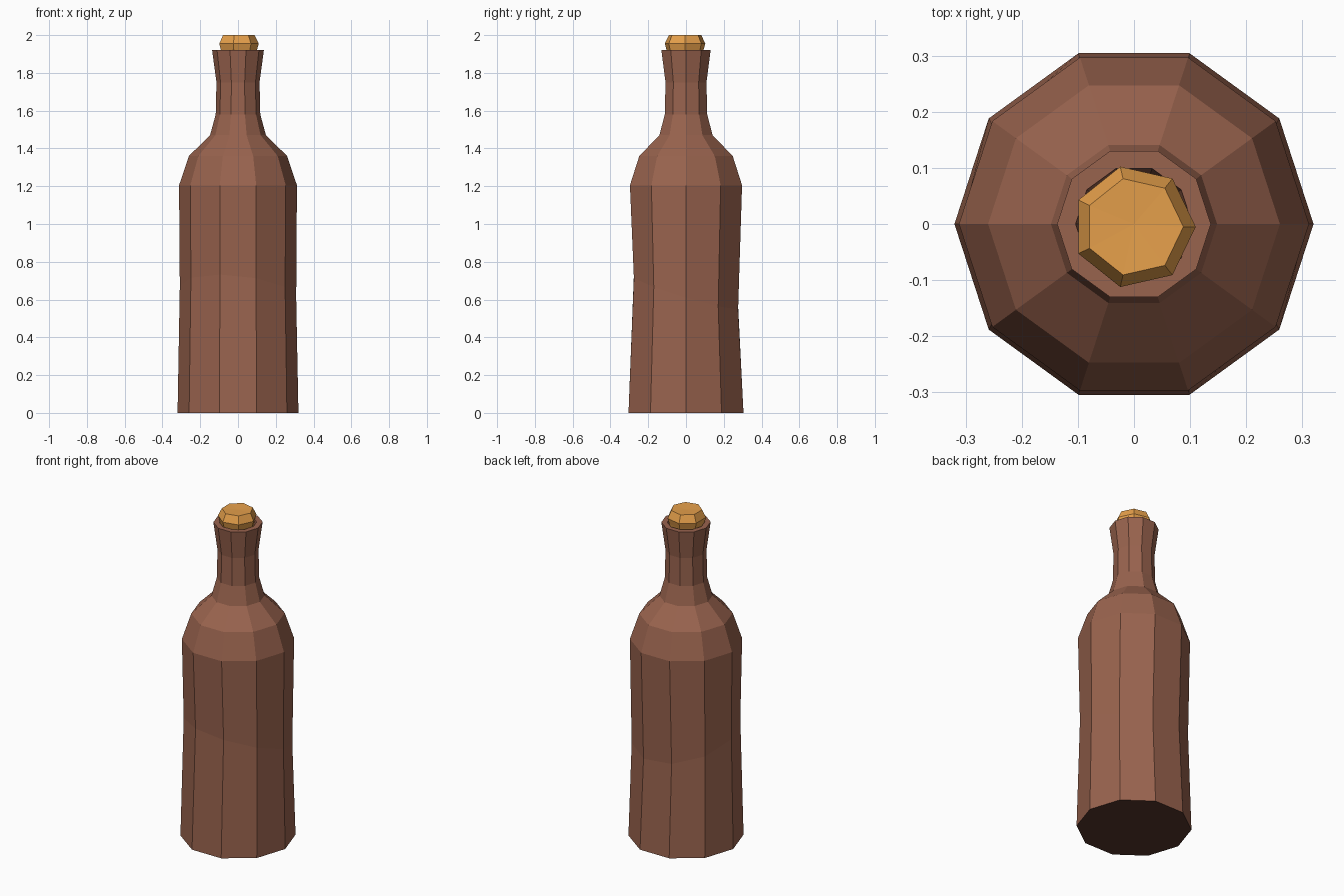
import bpy, bmesh, math

if "Cube" in bpy.data.objects:
    bpy.data.objects.remove(bpy.data.objects["Cube"])


def material(name, rgb):
    m = bpy.data.materials.new(name)
    m.diffuse_color = (*rgb, 1.0)
    m.use_nodes = True
    m.node_tree.nodes["Principled BSDF"].inputs["Base Color"].default_value = m.diffuse_color
    return m


def lathe(name, profile, sides, mats, centre_y=0.0, tip=None):
    """Stack rings of (radius_x, radius_y, z, tilt_x, tilt_y) into a capped flat-faced solid."""
    bm = bmesh.new()
    rings = []
    for rx, ry, z, tx, ty in profile:
        verts = []
        for i in range(sides):
            a = 2 * math.pi * i / sides
            x, y = rx * math.cos(a), ry * math.sin(a)
            verts.append(bm.verts.new((x, y + centre_y, z + tx * x + ty * y)))
        rings.append(verts)
    for lo, hi in zip(rings, rings[1:]):
        for i in range(sides):
            j = (i + 1) % sides
            bm.faces.new((lo[i], lo[j], hi[j], hi[i]))
    base = bm.faces.new(rings[0][::-1])
    base.material_index = len(mats) - 1  # underside takes the last material
    top = rings[-1]
    if tip is None:
        bm.faces.new(top)
    else:
        c = bm.verts.new((0, 0, tip))
        for i in range(sides):
            bm.faces.new((top[i], top[(i + 1) % sides], c))
    bmesh.ops.recalc_face_normals(bm, faces=bm.faces)
    me = bpy.data.meshes.new(name)
    bm.to_mesh(me)
    bm.free()
    for m in mats:
        me.materials.append(m)
    ob = bpy.data.objects.new(name, me)
    bpy.context.collection.objects.link(ob)
    return ob


def ring(r, z):
    return (r, r, z, 0, 0)


brown = material("brown_glass", (0.318, 0.125, 0.076))
dark = material("dark_underside", (0.09, 0.036, 0.024))
cork = material("cork", (0.79, 0.35, 0.07))

# Bottle: body with a slightly pinched, tilted waist, shoulder, neck, rim and hollow mouth
lathe("bottle", [
    ring(0.32, 0.0),
    (0.308, 0.29, 0.64, -0.1, -0.3),
    ring(0.312, 1.205),
    ring(0.26, 1.36),
    ring(0.148, 1.47),
    ring(0.118, 1.58),
    ring(0.114, 1.75),
    ring(0.137, 1.92),
    ring(0.104, 1.92),
    ring(0.090, 1.80),
], 10, [brown, dark])

# Seven-sided stopper seated in the mouth
lathe("stopper", [
    ring(0.078, 1.81),
    ring(0.100, 1.92),
    ring(0.110, 1.955),
    ring(0.088, 2.0),
], 7, [cork], centre_y=-0.005, tip=1.997)
